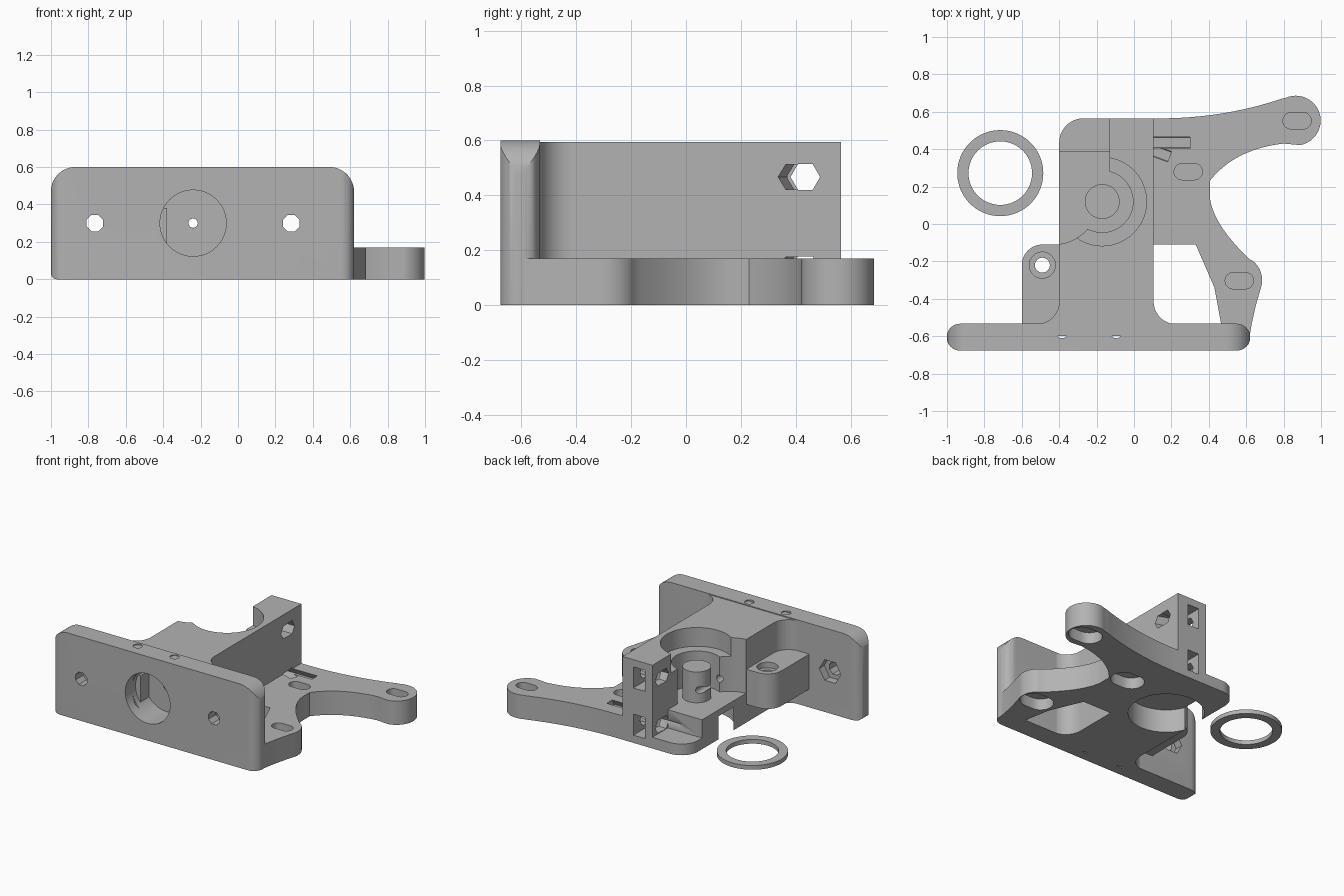
import bpy
import bmesh
from math import cos, sin, radians
from mathutils import Vector, Matrix

if "Cube" in bpy.data.objects:
    bpy.data.objects.remove(bpy.data.objects["Cube"])

grey = bpy.data.materials.new("plain grey")
grey.use_nodes = True
COLOR = (0.45, 0.45, 0.45, 1)
grey.diffuse_color = COLOR
grey.node_tree.nodes["Principled BSDF"].inputs["Base Color"].default_value = COLOR


def arc(cx, cy, r, a0, a1, n=12):
    """Points along a circular arc, angles in degrees."""
    steps = [radians(a0 + (a1 - a0) * i / n) for i in range(n + 1)]
    return [(cx + r * cos(a), cy + r * sin(a)) for a in steps]


def circle(cx, cy, r, n=48, start=0):
    return arc(cx, cy, r, start, start + 360, n)[:-1]


def bow(p0, p1, p2, n=16):
    """Smooth curve from p0 to p2 passing through p1."""
    a, b, c = Vector(p0), Vector(p1), Vector(p2)
    k = 2 * b - (a + c) / 2
    ts = [i / n for i in range(n + 1)]
    return [tuple(a * (1 - t) ** 2 + k * 2 * t * (1 - t) + c * t * t) for t in ts]


def slot(cx, cy, half, r):
    return arc(cx + half, cy, r, -90, 90) + arc(cx - half, cy, r, 90, 270)


def rect(x0, y0, x1, y1):
    return [(x0, y0), (x1, y0), (x1, y1), (x0, y1)]


def prism(name, pts, lo, hi, axis="Z"):
    """Extrude a 2D outline between lo and hi along the given axis."""
    place = {"X": lambda a, b: (lo, a, b), "Y": lambda a, b: (a, lo, b),
             "Z": lambda a, b: (a, b, lo)}[axis]
    shift = Vector([(hi - lo) * (axis == k) for k in "XYZ"])
    bm = bmesh.new()
    face = bm.faces.new([bm.verts.new(place(*p)) for p in pts])
    ext = bmesh.ops.extrude_face_region(bm, geom=[face], use_keep_orig=True)
    moved = [v for v in ext["geom"] if isinstance(v, bmesh.types.BMVert)]
    bmesh.ops.translate(bm, verts=moved, vec=shift)
    bmesh.ops.remove_doubles(bm, verts=bm.verts, dist=0.0002)
    bmesh.ops.recalc_face_normals(bm, faces=bm.faces)
    mesh = bpy.data.meshes.new(name)
    bm.to_mesh(mesh)
    bm.free()
    mesh.materials.append(grey)
    obj = bpy.data.objects.new(name, mesh)
    bpy.context.collection.objects.link(obj)
    return obj


def cut(obj, cutters, operation="DIFFERENCE"):
    for cutter in cutters:
        mod = obj.modifiers.new("cut", "BOOLEAN")
        mod.operation, mod.solver, mod.object = operation, "EXACT", cutter
    bpy.context.view_layer.update()
    deps = bpy.context.evaluated_depsgraph_get()
    mesh = bpy.data.meshes.new_from_object(obj.evaluated_get(deps))
    obj.modifiers.clear()
    obj.data = mesh


# Front plate: rounded front outline crossed with rounded plan outline
front_plate = prism("front_plate", arc(-0.97, 0.03, 0.03, 180, 270, 4) + [(0.62, 0)]
                    + arc(0.49, 0.47, 0.13, 0, 90) + arc(-0.87, 0.47, 0.13, 90, 180),
                    -0.8, -0.4, "Y")
plan = prism("plate_plan", arc(-0.93, -0.605, 0.072, 90, 270) + arc(0.55, -0.605, 0.072, -90, 90),
             -0.1, 0.7)
cut(front_plate, [plan], "INTERSECT")

# Main block with fillets running into the plate
main_block = prism("main_block", [(-0.52, -0.6)] + arc(-0.52, -0.415, 0.12, 270, 360)
                   + arc(-0.27, 0.435, 0.13, 180, 90) + [(0.105, 0.565)]
                   + arc(0.225, -0.415, 0.12, 180, 270) + [(0.225, -0.6)], 0, 0.594)

# Low motor bracket with two arms
motor_bracket = prism("motor_bracket", bow((0.09, 0.565), (0.45, 0.588), (0.79, 0.67))
                      + arc(0.865, 0.553, 0.133, 115, -80, 24)
                      + bow((0.8, 0.43), (0.57, 0.365), (0.405, 0.23))
                      + bow((0.405, 0.15), (0.465, -0.01), (0.62, -0.19))
                      + arc(0.555, -0.3, 0.13, 52, -15)
                      + [(0.65, -0.44), (0.63, -0.53), (0.618, -0.6), (0.47, -0.6),
                         (0.465, -0.53), (0.43, -0.34), (0.33, -0.11), (0.09, -0.11)], 0, 0.17)

# Hinge lug for the idler
hinge_lug = prism("hinge_lug", [(-0.6, -0.56)] + arc(-0.49, -0.22, 0.11, 180, 90)
                  + [(-0.38, -0.11), (-0.38, -0.56)], 0.13, 0.38)

# Post under the drive bolt
hob_post = prism("hob_post", circle(-0.17, 0.12, 0.093), 0.2, 0.43)

# Loose washer
washer = prism("washer", circle(-0.715, 0.272, 0.23, 64), 0, 0.03)

# Nozzle socket, filament path and retaining pin holes
socket = prism("socket_cut", circle(-0.24, 0.3, 0.177), -0.8, -0.46, "Y")
filament = prism("filament_cut", circle(-0.24, 0.3, 0.025, 16), -0.8, 0.7, "Y")
pins = [prism("pin_cut", circle(x, -0.58, 0.031, 16), -0.1, 0.7) for x in (-0.385, -0.095)]

# Mounting holes with nut traps behind
mounts = []
for x in (-0.765, 0.285):
    mounts.append(prism("mount_cut", circle(x, 0.3, 0.048, 8, 22.5), -0.8, -0.4, "Y"))
    mounts.append(prism("nut_cut", circle(x, 0.3, 0.085, 6), -0.59, -0.4, "Y"))

# Drive bearing seats and idler clearance
bearing = [prism("bearing_cut", circle(-0.17, 0.12, 0.237), 0.46, 0.7),
           prism("bore_cut", circle(-0.17, 0.12, 0.165), 0.21, 0.7),
           prism("lower_bearing_cut", circle(-0.17, 0.12, 0.246), -0.1, 0.165),
           prism("idler_cut", circle(-0.43, 0.13, 0.24), 0.21, 0.7),
           prism("clearance_cut", rect(-0.6, 0.12, -0.13, 0.7), 0.21, 0.7),
           prism("step_cut", rect(-0.6, 0.39, -0.13, 0.7), 0.08, 0.7)]

# Idler bolt passages, straight and slanted, with nut windows at the back
bolts, windows = [], []
for z in (0.13, 0.467):
    bolts.append(prism("bolt_cut", circle(0, z, 0.054, 6), -0.13 - 0.1, 0.3, "X"))
    bolts[-1].data.transform(Matrix.Translation((0, 0.435, 0)))
    slant = prism("slant_cut", circle(0, z, 0.052, 6), -0.38, 0, "X")
    slant.data.transform(Matrix.Translation((0.19, 0.36, 0)) @ Matrix.Rotation(radians(-20), 4, "Z"))
    bolts.append(slant)
    windows.append(prism("window_cut", rect(-0.07, z - 0.075, 0.02, z + 0.075), 0.37, 0.7, "Y"))

# Adjustment slots: narrow on top, wide beneath, thin web between
slots = []
for x, y in ((0.29, 0.28), (0.872, 0.552), (0.563, -0.303)):
    slots.append(prism("slot_cut", slot(x, y, 0.032, 0.044), 0.095, 0.3))
    slots.append(prism("slot_head_cut", slot(x, y, 0.032, 0.085), -0.1, 0.08))

# Hinge pin hole with counterbore
hinge = [prism("hinge_cut", circle(-0.49, -0.22, 0.04, 24), 0, 0.5),
         prism("hinge_bore_cut", circle(-0.49, -0.22, 0.07, 32), 0.34, 0.5)]
ring = prism("washer_cut", circle(-0.715, 0.272, 0.17, 64), -0.1, 0.1)

cut(front_plate, [socket, filament] + pins + mounts)
cut(main_block, [socket, filament] + bearing + bolts + windows)
cut(motor_bracket, bolts + slots)
cut(hinge_lug, hinge + [bearing[3]])
cut(hob_post, [filament])
cut(washer, [ring])

# Remove the cutters and shade the parts
for obj in [plan, socket, filament, ring] + pins + mounts + bearing + bolts + windows + slots + hinge:
    bpy.data.objects.remove(obj)
bpy.ops.object.select_all(action="DESELECT")
for obj in (front_plate, main_block, motor_bracket, hinge_lug, hob_post, washer):
    obj.select_set(True)
    bpy.context.view_layer.objects.active = obj
bpy.ops.object.shade_smooth_by_angle(angle=radians(30))
